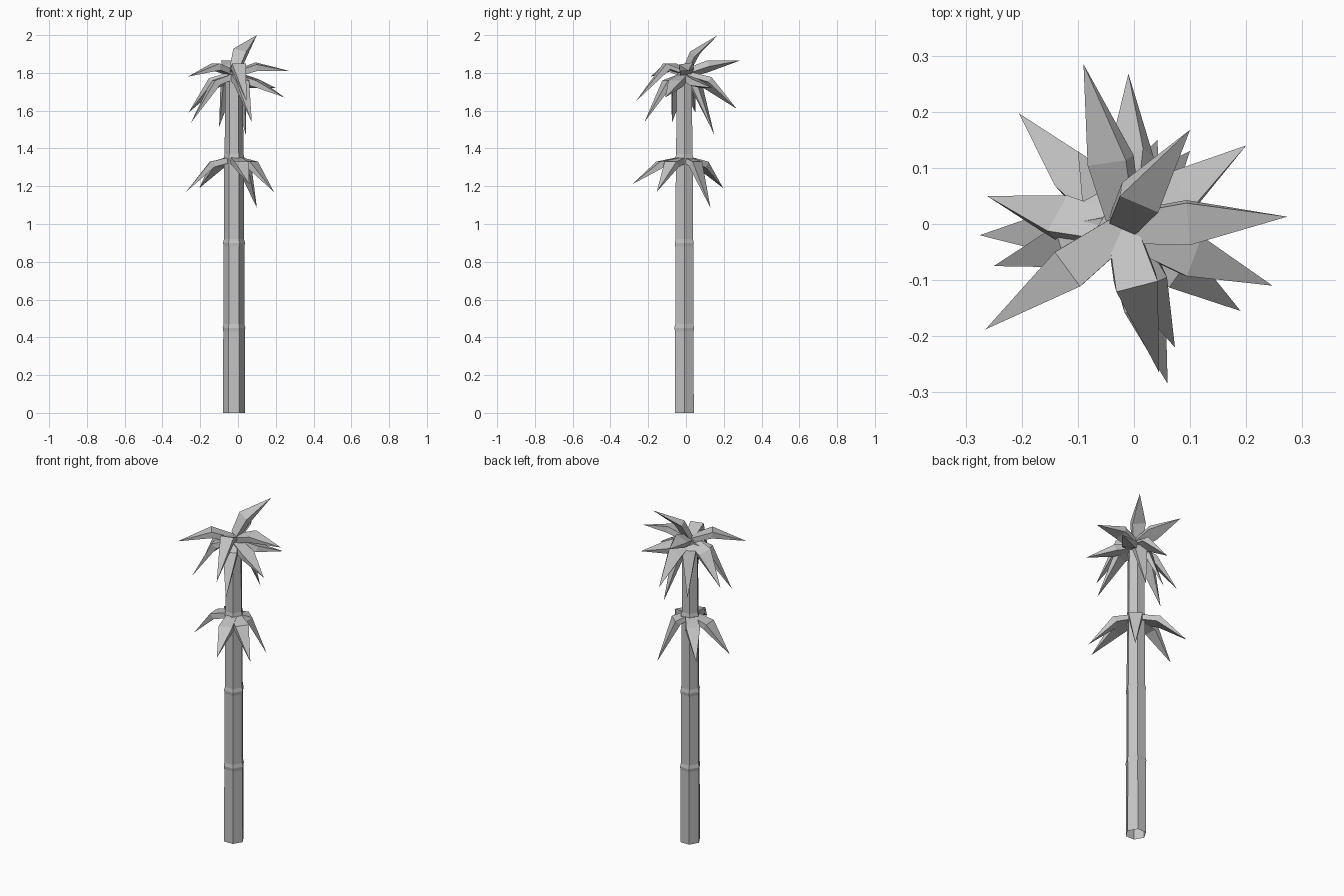
import bpy
import bmesh
import math
from mathutils import Vector, Matrix

cube = bpy.data.objects.get("Cube")
if cube:
    bpy.data.objects.remove(cube, do_unlink=True)

# Single plain grey for the whole plant
grey = bpy.data.materials.new("plain_grey")
grey.use_nodes = True
colour = (0.55, 0.55, 0.55, 1)
grey.diffuse_color = colour
grey.node_tree.nodes["Principled BSDF"].inputs["Base Color"].default_value = colour

AXIS = Vector((-0.021, -0.009, 0))
SIDES = 6


def add_object(name, bm):
    bmesh.ops.recalc_face_normals(bm, faces=bm.faces)
    mesh = bpy.data.meshes.new(name)
    bm.to_mesh(mesh)
    bm.free()
    mesh.materials.append(grey)
    obj = bpy.data.objects.new(name, mesh)
    bpy.context.collection.objects.link(obj)
    return obj


def bridge(bm, lower, upper):
    """Join two rings that have the same number of vertices."""
    count = len(lower)
    for i in range(count):
        j = (i + 1) % count
        bm.faces.new((lower[i], lower[j], upper[j], upper[i]))


def make_stalk(profile):
    """Six-sided stalk, open at the foot, from (radius, height) pairs."""
    bm = bmesh.new()
    rings = []
    for radius, height in profile:
        ring = []
        for i in range(SIDES):
            angle = math.tau * i / SIDES
            offset = Vector((radius * math.cos(angle), radius * math.sin(angle), height))
            ring.append(bm.verts.new(AXIS + offset))
        rings.append(ring)
    for lower, upper in zip(rings, rings[1:]):
        bridge(bm, lower, upper)
    bm.faces.new(rings[-1])
    return add_object("stalk", bm)


def make_leaf(name, tip, root_z, rise, bend, roll):
    """Thick box-section blade: narrow root, wide bend, sharp tip."""
    bm = bmesh.new()
    tip = Vector(tip)
    root = AXIS + Vector((0, 0, root_z))
    middle = root.lerp(tip, bend)
    middle.z = root_z + rise
    out = (tip - root).normalized()
    side = Vector((0, 0, 1)).cross(out).normalized()
    up = out.cross(side)
    turn = Matrix.Rotation(roll, 3, out)
    side, up = turn @ side, turn @ up

    def section(centre, half_width, depth):
        left, right, down = centre + side * half_width, centre - side * half_width, up * depth
        return [bm.verts.new(p) for p in (left, right, right - down, left - down)]

    base = section(root, 0.026, 0.03)
    wide = section(middle, 0.038, 0.036)
    point = bm.verts.new(tip)
    bridge(bm, base, wide)
    bm.faces.new(base)
    for i in range(4):
        bm.faces.new((wide[i], wide[(i + 1) % 4], point))
    return add_object(name, bm)


# Stalk with slightly swollen joints, slimmer at each stage
profile = [(0.058, 0)]
for joint, radius in ((0.45, 0.057), (0.9, 0.055), (1.35, 0.052)):
    profile += [(radius, joint - 0.02), (radius + 0.003, joint), (radius - 0.002, joint + 0.02)]
profile.append((0.046, 1.8))
make_stalk(profile)

# Leaf whorls: root height, rise to the bend, bend position, then tips with roll
whorls = {
    "lower_leaf": (1.36, -0.03, 0.5, [
        (0.06, -0.285, 1.21, 0), (0.19, -0.155, 1.17, 0), (0.1, 0.13, 1.085, 0),
        (-0.275, -0.02, 1.17, 0), (-0.205, 0.197, 1.19, 0)]),
    "upper_leaf": (1.8, -0.04, 0.48, [
        (0.247, -0.11, 1.67, 0), (0.073, -0.22, 1.54, 0), (-0.25, -0.075, 1.535, 0),
        (-0.262, 0.05, 1.59, 0.4), (-0.1, 0.13, 1.515, 0), (-0.01, 0.268, 1.61, -0.6),
        (0.042, 0.15, 1.47, 0), (0.2, 0.14, 1.72, -0.2)]),
    "crown_leaf": (1.81, 0.04, 0.4, [
        (0.273, 0.013, 1.81, 0.15), (0.045, -0.265, 1.65, 0), (-0.265, -0.188, 1.78, 0),
        (-0.09, 0.285, 1.865, -0.45)]),
    "top_leaf": (1.82, 0.1, 0.25, [(0.1, 0.168, 2, 0.3)]),
}
for name, (root_z, rise, bend, tips) in whorls.items():
    for x, y, z, roll in tips:
        make_leaf(name, (x, y, z), root_z, rise, bend, roll)
